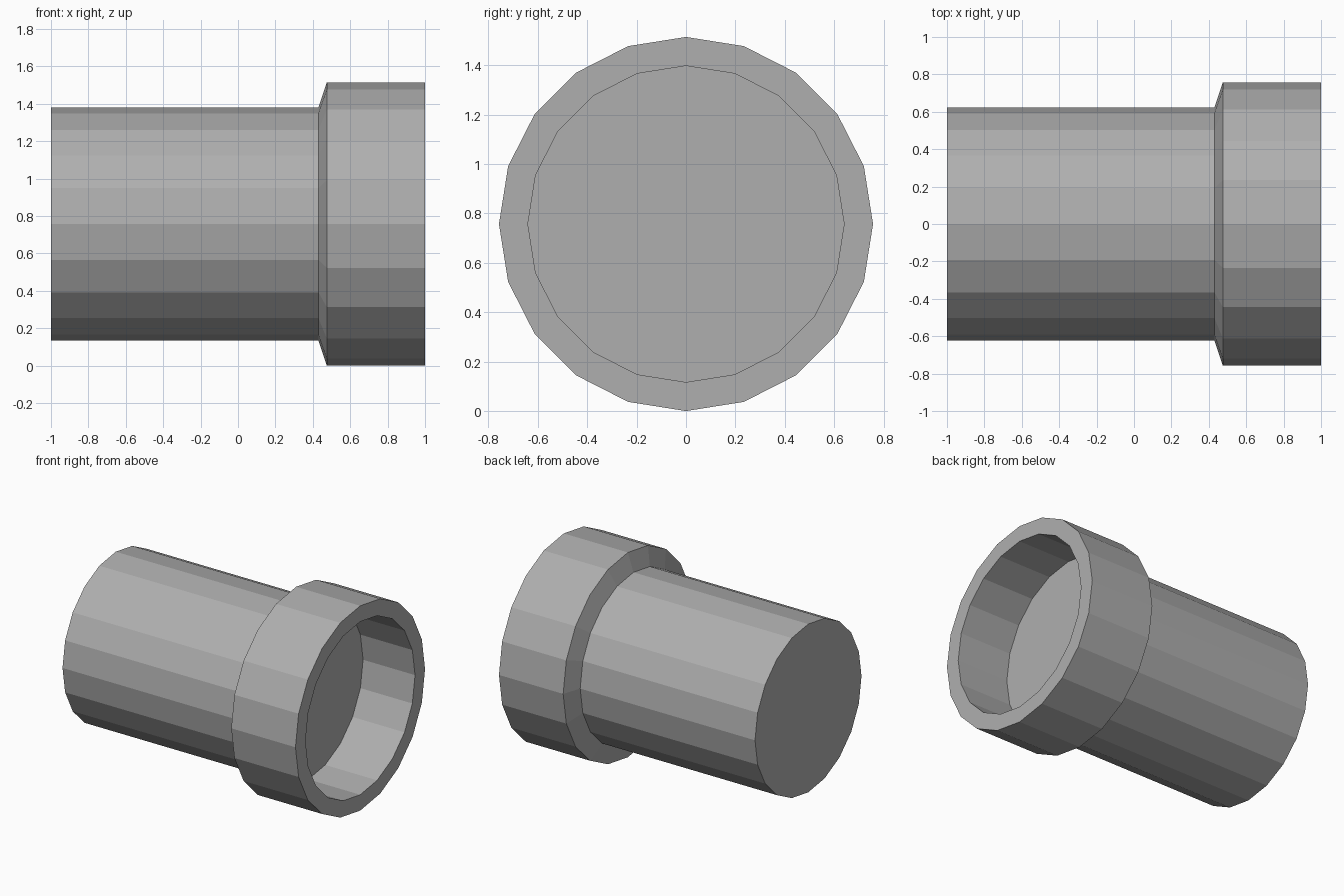
import bpy, bmesh
from math import cos, sin, tau

if "Cube" in bpy.data.objects:
    bpy.data.objects.remove(bpy.data.objects["Cube"])

SIDES = 20
AXIS_Z = 0.757

# Profile (x, radius) from the closed end, over the collar, into the socket floor
PROFILE = [(-1.0, 0.622), (0.43, 0.622), (0.475, 0.757),
           (1.0, 0.757), (1.0, 0.64), (0.575, 0.64)]


def lathe(name, profile):
    """Turn a profile around the x axis and cap both ends."""
    bm = bmesh.new()
    rings = [[bm.verts.new((x, r * cos(tau * i / SIDES), AXIS_Z + r * sin(tau * i / SIDES)))
              for i in range(SIDES)] for x, r in profile]
    for a, b in zip(rings, rings[1:]):
        for i in range(SIDES):
            j = (i + 1) % SIDES
            bm.faces.new((a[i], a[j], b[j], b[i]))
    bm.faces.new(rings[0])
    bm.faces.new(rings[-1])
    bmesh.ops.recalc_face_normals(bm, faces=bm.faces)
    mesh = bpy.data.meshes.new(name)
    bm.to_mesh(mesh)
    bm.free()
    obj = bpy.data.objects.new(name, mesh)
    bpy.context.collection.objects.link(obj)
    return obj


# Pipe with a wider, hollow socket collar
pipe = lathe("pipe_with_socket", PROFILE)

# Dark grey finish
grey = bpy.data.materials.new("dark_grey")
grey.diffuse_color = (0.43, 0.43, 0.43, 1.0)
grey.use_nodes = True
grey.node_tree.nodes["Principled BSDF"].inputs["Base Color"].default_value = grey.diffuse_color
pipe.data.materials.append(grey)
